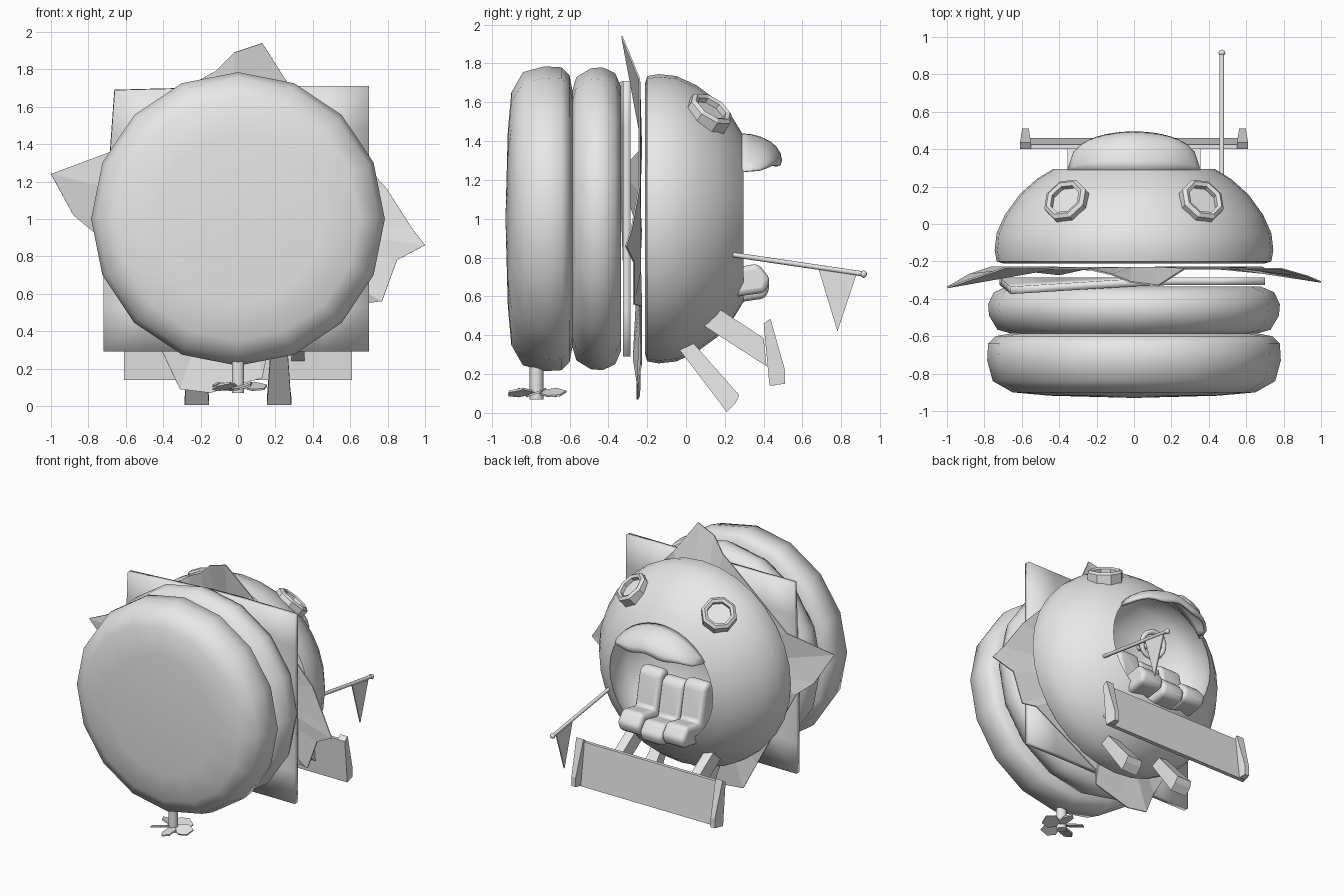
import bpy, bmesh
from math import sin, cos, pi, sqrt, radians
from mathutils import Vector

if "Cube" in bpy.data.objects:
    bpy.data.objects.remove(bpy.data.objects["Cube"], do_unlink=True)

grey = bpy.data.materials.new("plain_grey")
grey.use_nodes = True
grey.diffuse_color = (0.8, 0.8, 0.8, 1)
grey.node_tree.nodes["Principled BSDF"].inputs["Base Color"].default_value = (0.8, 0.8, 0.8, 1)


def finish(name, bm, loc=(0, 0, 0), smooth=None, normal=None, thick=0, bevel=0):
    bmesh.ops.recalc_face_normals(bm, faces=bm.faces)
    mesh = bpy.data.meshes.new(name)
    bm.to_mesh(mesh)
    bm.free()
    mesh.materials.append(grey)
    ob = bpy.data.objects.new(name, mesh)
    bpy.context.collection.objects.link(ob)
    ob.location = loc
    if normal:
        ob.rotation_mode = 'QUATERNION'
        ob.rotation_quaternion = Vector((0, 1, 0)).rotation_difference(Vector(normal))
    if bevel:
        mod = ob.modifiers.new("rounding", 'BEVEL')
        mod.width, mod.segments = bevel, 3
    if thick:
        mod = ob.modifiers.new("thickness", 'SOLIDIFY')
        mod.thickness, mod.offset = thick, 0
    if smooth:
        bpy.ops.object.select_all(action='DESELECT')
        ob.select_set(True)
        bpy.context.view_layer.objects.active = ob
        bpy.ops.object.shade_smooth_by_angle(angle=radians(smooth))
    return ob


def lathe(name, profile, sides, loc, closed=False, **opts):
    """Turn (radius, y) points around the y axis."""
    bm = bmesh.new()
    rings = []
    for r, y in profile:
        if r == 0:
            rings.append([bm.verts.new((0, y, 0))] * sides)
        else:
            rings.append([bm.verts.new((r * sin(2 * pi * k / sides), y, r * cos(2 * pi * k / sides)))
                          for k in range(sides)])
    pairs = list(zip(rings, rings[1:])) + ([(rings[-1], rings[0])] if closed else [])
    for a, b in pairs:
        for k in range(sides):
            j = (k + 1) % sides
            bm.faces.new(list(dict.fromkeys((a[k], a[j], b[j], b[k]))))
    return finish(name, bm, loc, **opts)


def prism(name, outline, x, width, flare=None, **opts):
    """Extrude a (y, z) outline along x; flare gives a width per point."""
    bm = bmesh.new()
    widths = flare or [width] * len(outline)
    sides = [[bm.verts.new((x + s * w / 2, y, z)) for (y, z), w in zip(outline, widths)] for s in (-1, 1)]
    for side in sides:
        bm.faces.new(side)
    n = len(outline)
    for k in range(n):
        j = (k + 1) % n
        bm.faces.new((sides[0][k], sides[0][j], sides[1][j], sides[1][k]))
    return finish(name, bm, **opts)


def rod(name, start, end, r, sides=10):
    d = Vector(end) - Vector(start)
    return lathe(name, [(0, 0), (r, 0), (r, d.length), (0, d.length)], sides, start,
                 normal=d.normalized(), smooth=40)


# Stacked round layers
lathe("bottom_bun", [(0, -.93), (.45, -.918), (.65, -.9), (.755, -.84), (.785, -.73), (.78, -.64),
                     (.74, -.6), (.66, -.585), (0, -.585)], 16, (0, 0, 1), smooth=60)
lathe("patty", [(0, -.585), (.66, -.585), (.73, -.565), (.775, -.49), (.78, -.43), (.75, -.365),
                (.68, -.335), (0, -.335)], 16, (0, 0, 1), smooth=60)

# Domed bun with the open cabin hollowed into it
lathe("top_bun_cabin", [(0, -.21), (.7, -.21), (.735, -.2), (.745, -.14), (.735, -.05), (.69, .05),
                        (.61, .16), (.52, .24), (.43, .295), (.47, .2), (.45, .06), (.3, -.08), (0, -.13)],
      32, (0, 0, 1), smooth=45)

# Square cheese slice with one folded corner
bm = bmesh.new()
N = 6
grid = [[None] * (N + 1) for _ in range(N + 1)]
for i in range(N + 1):
    for j in range(N + 1):
        u, v = i / N, j / N
        fold = max(0, (1 - u) + v - 1.4) / .6
        grid[i][j] = bm.verts.new((-.72 + 1.42 * u + .06 * fold, -.305 - .05 * fold, .29 + 1.42 * v - .02 * fold))
for i in range(N):
    for j in range(N):
        bm.faces.new((grid[i][j], grid[i + 1][j], grid[i + 1][j + 1], grid[i][j + 1]))
finish("cheese_slice", bm, thick=.04, smooth=30)

# Pointed lettuce leaves: (across, outward, y), turned a quarter each time
leaves = [
    [(-.25, .72, -.24), (-.12, .79, -.27), (-.02, .89, -.31), (.13, .94, -.33), (.27, .72, -.24)],
    [(-.17, .79, -.24), (.05, .93, -.28), (.14, 1, -.31), (.22, .85, -.27), (.44, .77, -.27), (.45, .68, -.23)],
    [(-.15, .75, -.23), (-.13, .85, -.25), (.15, .93, -.25), (.31, .91, -.24), (.4, .72, -.27)],
    [(-.08, .76, -.23), (.02, .88, -.27), (.24, 1, -.34), (.36, .68, -.23)],
]
bm = bmesh.new()
rim = []
for q, leaf in enumerate(leaves):
    c, s = cos(q * pi / 2), sin(q * pi / 2)
    for t, r, y in leaf:
        rim.append(bm.verts.new((t * c + r * s, y, 1 + r * c - t * s)))
inner = [bm.verts.new((v.co.x * .6, -.235, 1 + (v.co.z - 1) * .6)) for v in rim]
hub = bm.verts.new((0, -.235, 1))
for k in range(len(rim)):
    j = (k + 1) % len(rim)
    bm.faces.new((rim[k], rim[j], inner[j], inner[k]))
    bm.faces.new((inner[k], inner[j], hub))
finish("lettuce", bm, thick=.008)

# Visor arching over the cabin opening
bm = bmesh.new()
rows = []
for i in range(17):
    f = -1 + i / 8
    a = f * radians(54)
    reach = .2 * sqrt(max(0, 1 - f * f))
    top, edge = 1 + .43 * cos(a), 1.24 + .06 * cos(f * pi / 2) + .012 * (cos(f * 3 * pi) - 1) * (1 - f * f)
    rows.append([bm.verts.new((.43 * sin(a), .285 + reach * sin(t * pi / 12),
                               top + (edge - top) * (1 - cos(t * pi / 12)))) for t in range(7)])
for a, b in zip(rows, rows[1:]):
    for t in range(6):
        bm.faces.new((a[t], b[t], b[t + 1], a[t + 1]))
bmesh.ops.remove_doubles(bm, verts=bm.verts, dist=.0005)
finish("cabin_visor", bm, thick=.02, smooth=50)

# Mirrored parts: portholes, spoiler stays and ends, lower struts
for side, s in (("left", 1), ("right", -1)):
    n = Vector((s * .42, .5, .76)).normalized()
    spot = (s * .355, .115, 1.54)
    lathe("porthole_ring_" + side, [(.085, -.04), (.085, .04), (.105, .05), (.125, .035), (.125, -.04)],
          8, spot, closed=True, normal=n)
    lathe("porthole_glass_" + side, [(0, -.01), (.09, -.01), (.09, .012), (0, .012)], 8, spot, normal=n)
    prism("spoiler_stay_" + side, [(.09, .45), (.18, .53), (.4, .385), (.415, .24)], s * .32, .07)
    prism("spoiler_end_" + side, [(.4, .46), (.435, .485), (.51, .22), (.51, .15), (.43, .14)],
          s * .58, .06, flare=[.06, .06, .035, .035, .06])
    prism("lower_strut_" + side, [(-.06, .36), (.02, .38), (.275, .09), (.255, .05), (.21, .005)],
          s * .22, .1, flare=[.08, .08, .12, .13, .13])
prism("spoiler_board", [(.4, .46), (.425, .46), (.46, .14), (.43, .14)], 0, 1.2)

# Bench of three rounded seats
for k in (-1, 0, 1):
    up = .03 * abs(k)
    outline = [(.27, .57), (.41, .59), (.435, .66), (.37, .74), (.22, .71), (.17, .95), (.12, .985),
               (.06, .96), (.04, .6)]
    prism("seat_%d" % (k + 2), [(y, z + up) for y, z in outline], k * .185, .182, bevel=.028, smooth=60)

# Steering wheel and column
ring = [(.09 + .018 * cos(k * pi / 4), .018 * sin(k * pi / 4)) for k in range(8)]
wheel = Vector((-.1, .08, 1.19))
facing = Vector((.1, .95, -.3)).normalized()
lathe("steering_wheel", ring, 16, wheel, closed=True, normal=facing, smooth=60)
rod("steering_column", wheel - facing * .18, wheel, .02)
rod("steering_spoke", wheel - Vector((.085, 0, 0)), wheel + Vector((.085, 0, 0)), .012)

# Pennant on its pole
rod("flag_pole", (.47, .24, .815), (.47, .92, .715), .013)
lathe("flag_pole_knob", [(0, -.018), (.014, -.012), (.02, 0), (.014, .012), (0, .018)], 10,
      (.47, .915, .715), smooth=60)
prism("pennant", [(.68, .75), (.88, .72), (.78, .42)], .47, .008)

# Propeller under the bottom bun
rod("propeller_shaft", (0, -.77, .07), (0, -.77, .28), .035)
bm = bmesh.new()
for k in range(5):
    a = 2 * pi * k / 5
    blade = [(.02, -.02, .1), (.08, -.055, .085), (.14, -.04, .09), (.155, .02, .11),
             (.09, .05, .125), (.02, .02, .11)]
    bm.faces.new([bm.verts.new((r * cos(a) - t * sin(a), -.77 + r * sin(a) + t * cos(a), z))
                  for r, t, z in blade])
finish("propeller_blades", bm, thick=.01)
